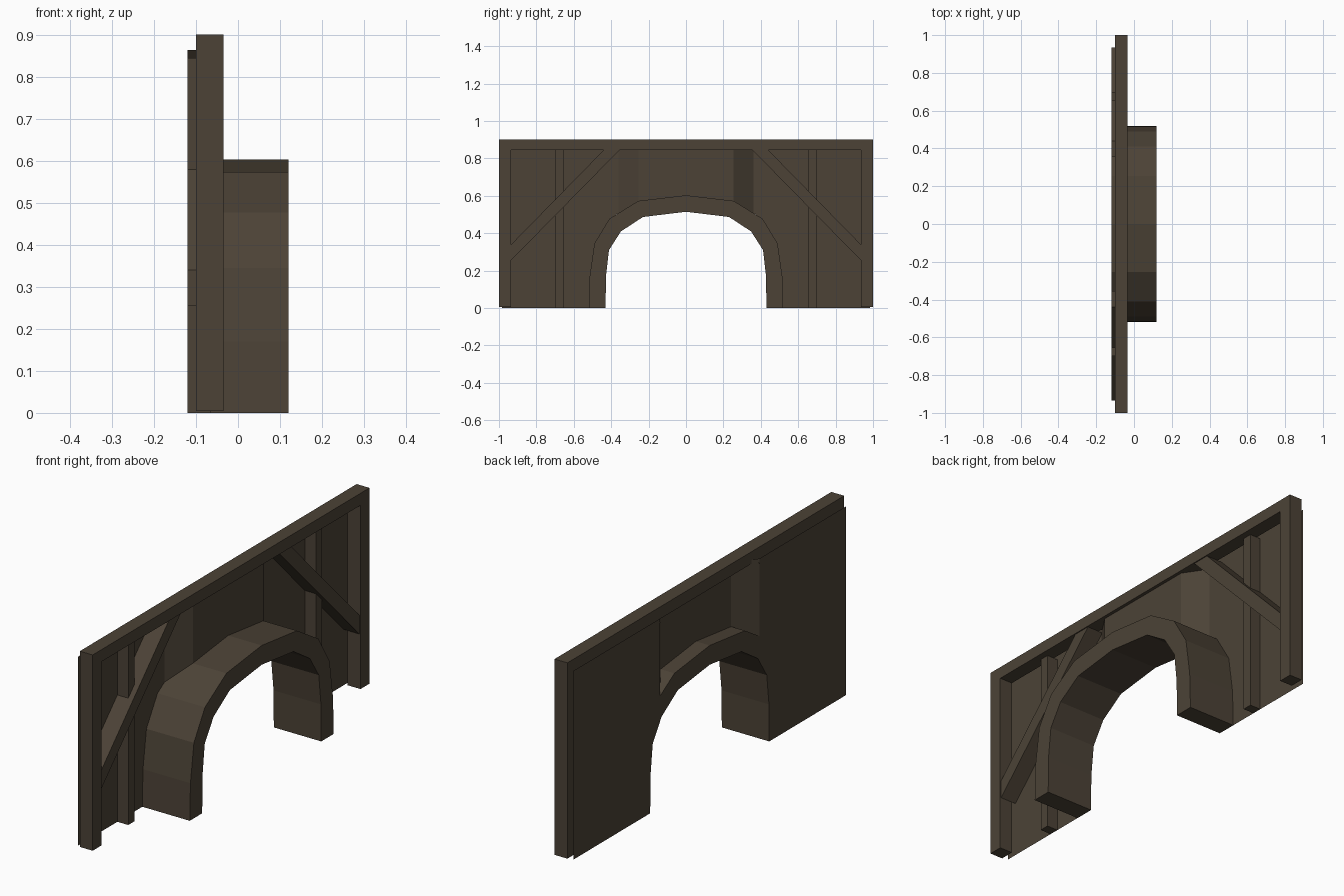
import bpy, bmesh, math

if "Cube" in bpy.data.objects:
    bpy.data.objects.remove(bpy.data.objects["Cube"])

mat = bpy.data.materials.new("dark brown")
mat.diffuse_color = (0.072, 0.055, 0.037, 1)
mat.use_nodes = True
mat.node_tree.nodes["Principled BSDF"].inputs["Base Color"].default_value = mat.diffuse_color


def finish(name, bm):
    me = bpy.data.meshes.new(name)
    bm.to_mesh(me)
    bm.free()
    me.materials.append(mat)
    ob = bpy.data.objects.new(name, me)
    bpy.context.collection.objects.link(ob)
    return ob


def prism(name, pts, x0, x1):
    """Extrude a closed (y, z) outline along x."""
    bm = bmesh.new()
    a = [bm.verts.new((x0, y, z)) for y, z in pts]
    b = [bm.verts.new((x1, y, z)) for y, z in pts]
    bm.faces.new(a)
    bm.faces.new(b)
    n = len(pts)
    for i in range(n):
        j = (i + 1) % n
        bm.faces.new((a[i], a[j], b[j], b[i]))
    bmesh.ops.recalc_face_normals(bm, faces=bm.faces)
    return finish(name, bm)


def sheet(name, polys):
    """Thin wall surfaces facing +x."""
    bm = bmesh.new()
    for poly in polys:
        f = bm.faces.new([bm.verts.new(p) for p in poly])
        f.normal_update()
        if f.normal.x < 0:
            f.normal_flip()
    bmesh.ops.remove_doubles(bm, verts=bm.verts, dist=0.0005)
    return finish(name, bm)


def rect(y0, y1, z0, z1):
    return [(y0, z0), (y1, z0), (y1, z1), (y0, z1)]


# Arch: half outlines mirrored, built as a strip of blocks
outer = [(.52, 0), (.515, .17), (.49, .345), (.41, .477), (.255, .573), (0, .603)]
inner = [(.43, 0), (.428, .17), (.412, .31), (.348, .41), (.23, .487), (0, .515)]


def full(half):
    return half + [(-y, z) for y, z in half[-2::-1]]


prism("arch", full(outer) + full(inner)[::-1], -.12, .12)

# Top beam
prism("top_beam", rect(-1, 1, .845, .9), -.10, -.035)

BACK, FRONT, TOP = -.12, -.05, .863
for side, s in (("left", -1), ("right", 1)):
    def m(pts):
        return [(y * s, z) for y, z in pts]
    # Timber frame
    prism(side + "_end_post", m(rect(.935, 1, .005, .845)), -.10, -.035)
    prism(side + "_thin_post", m(rect(.655, .70, 0, .845)), BACK, -.065)
    prism(side + "_brace", m([(.935, .255), (.935, .34), (.44, .845), (.355, .845)]), BACK, -.04)
    # Flat wall beside the arch
    wall = outer[:4] + [(.36, .508), (.36, TOP), (.985, TOP), (.985, 0)]
    sheet(side + "_wall", [[(BACK, y, z) for y, z in m(wall)]])

# Wall swelling forward above the arch crown
polys = [[(FRONT, -.255, .55), (FRONT, 0, .58), (FRONT, .255, .55),
          (FRONT, .255, TOP), (FRONT, -.255, TOP)]]
for s in (-1, 1):
    polys.append([(BACK, .36 * s, .50), (FRONT, .255 * s, .55),
                  (FRONT, .255 * s, TOP), (BACK, .36 * s, TOP)])
sheet("crown_wall", polys)
